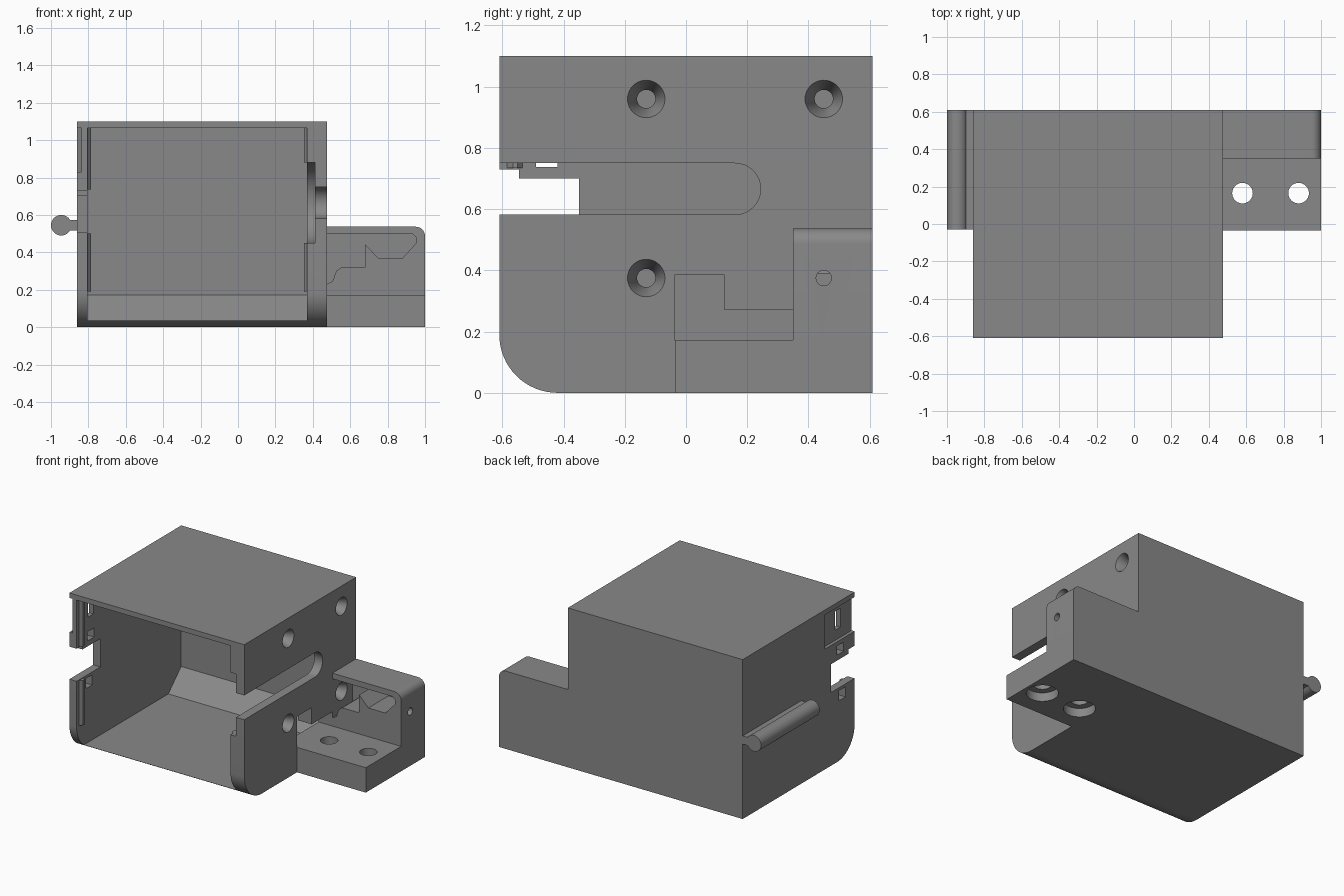
import bpy, bmesh, math
from mathutils import Vector

if "Cube" in bpy.data.objects:
    bpy.data.objects.remove(bpy.data.objects["Cube"])

grey = bpy.data.materials.new("mid grey")
grey.diffuse_color = (0.25, 0.25, 0.25, 1)
grey.use_nodes = True
grey.node_tree.nodes["Principled BSDF"].inputs["Base Color"].default_value = grey.diffuse_color


def add(name, bm):
    bmesh.ops.recalc_face_normals(bm, faces=bm.faces)
    me = bpy.data.meshes.new(name)
    bm.to_mesh(me)
    bm.free()
    me.materials.append(grey)
    ob = bpy.data.objects.new(name, me)
    bpy.context.collection.objects.link(ob)
    return ob


def prism(name, pts, axis, a, b):
    """Extrude a 2D profile along x (points y,z), y (x,z) or z (x,y)."""
    put = {'x': lambda u, v: (a, u, v), 'y': lambda u, v: (u, a, v),
           'z': lambda u, v: (u, v, a)}[axis]
    bm = bmesh.new()
    f = bm.faces.new([bm.verts.new(put(u, v)) for u, v in pts])
    new = bmesh.ops.extrude_face_region(bm, geom=[f])['geom']
    d = Vector([(b - a) * (axis == k) for k in 'xyz'])
    bmesh.ops.translate(bm, vec=d, verts=[g for g in new if isinstance(g, bmesh.types.BMVert)])
    return add(name, bm)


def block(name, x0, x1, y0, y1, z0, z1):
    return prism(name, [(x0, y0), (x1, y0), (x1, y1), (x0, y1)], 'z', z0, z1)


def arc(cx, cy, r, a0, a1, n=16):
    return [(cx + r * math.cos(math.radians(a0 + (a1 - a0) * i / n)),
             cy + r * math.sin(math.radians(a0 + (a1 - a0) * i / n))) for i in range(n + 1)]


def disc(cx, cy, r, n=40):
    return arc(cx, cy, r, 0, 360, n)[:-1]


def cone_x(name, x0, r0, x1, r1, y, z, n=40):
    bm = bmesh.new()
    rings = [[bm.verts.new((x, p, q)) for p, q in disc(y, z, r, n)] for x, r in ((x0, r0), (x1, r1))]
    for ring in rings:
        bm.faces.new(ring)
    for i in range(n):
        j = (i + 1) % n
        bm.faces.new((rings[0][i], rings[0][j], rings[1][j], rings[1][i]))
    return add(name, bm)


def combine(target, other, op):
    m = target.modifiers.new(op, 'BOOLEAN')
    m.operation, m.solver, m.object = op, 'EXACT', other
    bpy.context.view_layer.objects.active = target
    bpy.ops.object.modifier_apply(modifier=m.name)
    bpy.data.objects.remove(other)


# Housing with rounded lower front edge
body = prism("housing", arc(-0.42, 0.19, 0.19, 180, 270) + [(0.61, 0), (0.61, 1.1), (-0.61, 1.1)],
             'x', -0.86, 0.475)

# Side bracket: base plate and raised rear block
combine(body, block("base", 0.44, 1, -0.035, 0.61, 0, 0.172), 'UNION')
rear = [(0.44, 0), (1, 0)] + arc(0.95, 0.487, 0.05, 0, 90, 8) + [(0.44, 0.537)]
combine(body, prism("rear_block", rear, 'y', 0.35, 0.61), 'UNION')

# Hinge pin with neck on the left
combine(body, block("neck", -0.92, -0.84, -0.03, 0.61, 0.517, 0.573), 'UNION')
combine(body, prism("pin", disc(-0.945, 0.545, 0.055), 'y', -0.03, 0.61), 'UNION')

cuts = [
    # Cavity with a ramp at the back of the floor
    prism("cavity", [(-0.7, 0.036), (0.39, 0.036), (0.53, 0.172), (0.53, 1.065), (-0.7, 1.065)],
          'x', -0.805, 0.37),
    # Long slot and its wider inner pocket
    prism("slot", [(-0.7, 0.582)] + arc(0.16, 0.666, 0.084, -90, 90) + [(-0.7, 0.75)], 'x', 0.3, 0.6),
    prism("slot_pocket", [(-0.7, 0.451)] + arc(0.16, 0.666, 0.215, -90, 90) + [(-0.7, 0.881)],
          'x', 0.3, 0.412),
    # Stepped wire opening in the right wall
    prism("wire_opening", [(-0.037, 0.172), (0.35, 0.172), (0.35, 0.27), (0.125, 0.27),
                           (0.125, 0.385), (-0.037, 0.385)], 'x', 0.3, 0.476),
    # Shaped pocket in the rear block
    prism("block_pocket", [(0.475, 0.23), (0.505, 0.245), (0.525, 0.3), (0.55, 0.318), (0.68, 0.318),
                           (0.68, 0.442), (0.75, 0.37), (0.88, 0.37), (0.953, 0.45), (0.953, 0.48),
                           (0.935, 0.498), (0.475, 0.498)], 'y', 0.3, 0.57),
    prism("tool_hole", disc(0.45, 0.375, 0.025, 24), 'x', 0.9, 1.1),
    # Left wall: front notch, recess and latch windows
    prism("left_notch", [(-0.7, 0.505), (-0.35, 0.505), (-0.35, 0.70), (-0.545, 0.70),
                         (-0.545, 0.73), (-0.7, 0.73)], 'x', -0.9, -0.78),
    prism("left_recess", [(-0.9, -0.7), (-0.838, -0.7), (-0.838, -0.31), (-0.865, -0.285),
                          (-0.9, -0.285)], 'z', 0.83, 1.066),
    block("window_a", -0.9, -0.75, -0.485, -0.425, 0.90, 1.03),
    block("window_b", -0.9, -0.75, -0.49, -0.42, 0.738, 0.80),
    block("window_c", -0.9, -0.75, -0.51, -0.44, 0.415, 0.485),
]
# Countersunk screw holes in the right wall
for y, z in ((-0.13, 0.96), (0.45, 0.96), (-0.13, 0.375), (0.45, 0.375)):
    cuts.append(cone_x("sink", 0.40, 0.03, 0.477, 0.062, y, z))
    cuts.append(cone_x("bore", 0.3, 0.03, 0.45, 0.03, y, z))
# Base holes with counterbores underneath
for x in (0.58, 0.88):
    cuts.append(prism("base_hole", disc(x, 0.165, 0.055), 'z', -0.1, 0.3))
    cuts.append(prism("counterbore", disc(x, 0.165, 0.1), 'z', -0.1, 0.06))
for c in cuts:
    combine(body, c, 'DIFFERENCE')

# Thin retaining ribs just inside the opening
for x0, x1, z0, z1 in ((-0.81, -0.787, 0.19, 0.50), (-0.81, -0.787, 0.735, 1.066),
                       (0.352, 0.375, 0.19, 0.451), (0.352, 0.375, 0.881, 1.066)):
    base, tip = (x0, x1) if x0 < 0 else (x1, x0)
    combine(body, prism("rib", [(base, -0.59), (tip, -0.565), (tip, -0.55), (base, -0.53)],
                        'z', z0, z1), 'UNION')

bpy.ops.object.select_all(action='DESELECT')
body.select_set(True)
bpy.context.view_layer.objects.active = body
bpy.ops.object.shade_smooth_by_angle(angle=math.radians(30))
